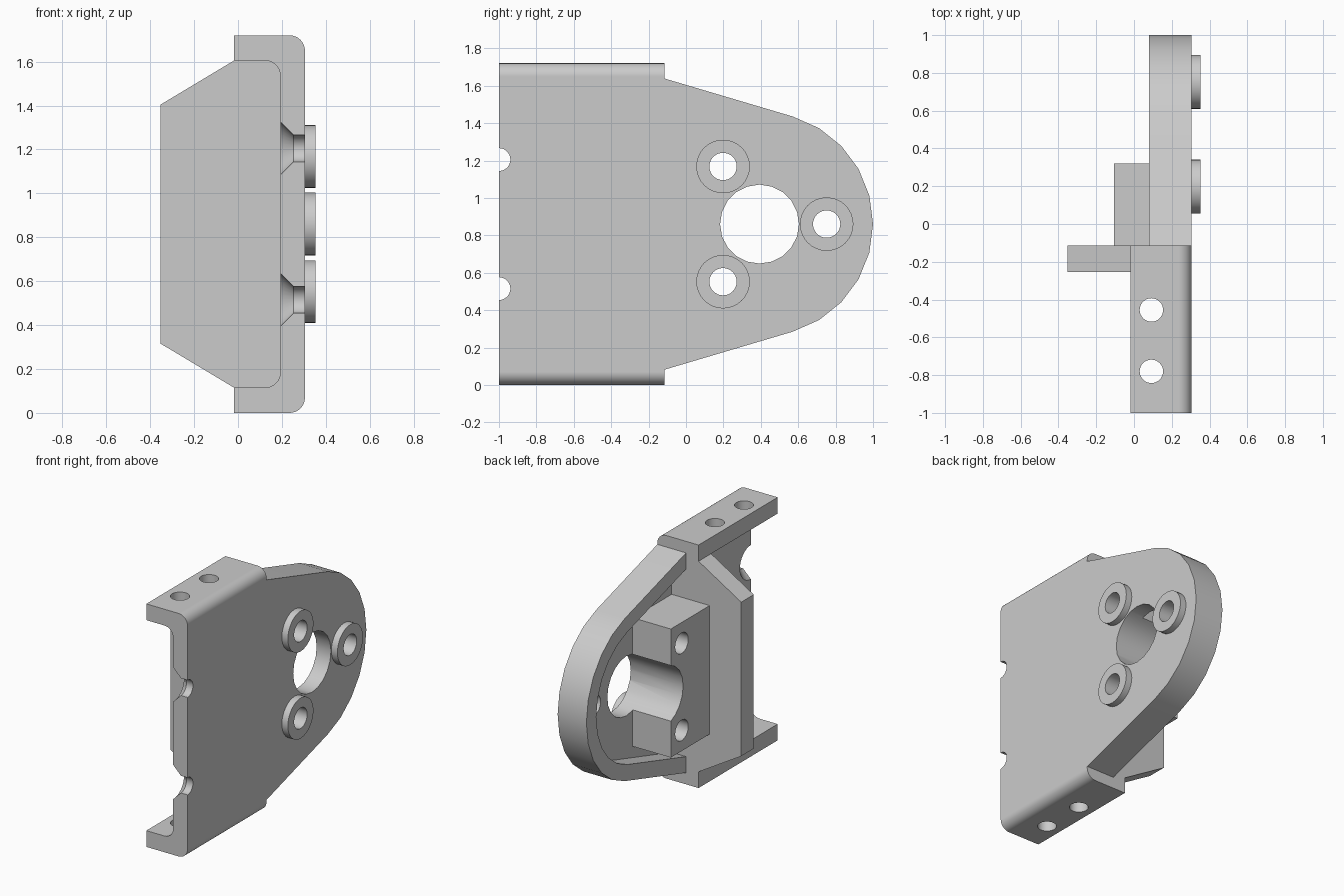
import bpy, bmesh
from math import sin, cos, tan, radians

if "Cube" in bpy.data.objects:
    bpy.data.objects.remove(bpy.data.objects["Cube"])

H, MID = 1.72, 0.86           # height, mirror plane
X0, X1 = 0.193, 0.305         # inner and outer face of the plate
Y_STEP = -0.115               # where the channel ends and the nose begins


def arc(cx, cy, r, a0, a1, n):
    angles = [radians(a0 + (a1 - a0) * i / n) for i in range(n + 1)]
    return [(cx + r * cos(a), cy + r * sin(a)) for a in angles]


def circle(cx, cy, r, n=32):
    return arc(cx, cy, r, 0, 360, n)[:-1]


def flip(pts):
    return [(a, H - b) for a, b in reversed(pts)]


def loft(name, axis, lo, hi, pts, pts_hi=None):
    """Solid between two matching profiles placed at lo and hi along an axis."""
    place = {'x': lambda p, t: (t, p[0], p[1]),
             'y': lambda p, t: (p[0], t, p[1]),
             'z': lambda p, t: (p[0], p[1], t)}[axis]
    bm = bmesh.new()
    a = [bm.verts.new(place(p, lo)) for p in pts]
    b = [bm.verts.new(place(p, hi)) for p in (pts_hi or pts)]
    bm.faces.new(a)
    bm.faces.new(b[::-1])
    for i in range(len(a)):
        j = (i + 1) % len(a)
        bm.faces.new((a[i], b[i], b[j], a[j]))
    bmesh.ops.recalc_face_normals(bm, faces=bm.faces)
    me = bpy.data.meshes.new(name)
    bm.to_mesh(me)
    bm.free()
    ob = bpy.data.objects.new(name, me)
    bpy.context.collection.objects.link(ob)
    return ob


def combine(target, other, operation):
    mod = target.modifiers.new(operation, 'BOOLEAN')
    mod.operation, mod.solver, mod.object = operation, 'EXACT', other
    bpy.context.view_layer.objects.active = target
    bpy.ops.object.modifier_apply(modifier=mod.name)
    bpy.data.objects.remove(other, do_unlink=True)


def nose_profile(inset, y0):
    """Tapered outline ending in a round tip, in (y, z)."""
    cy, r, a = 0.4, 0.6 - inset, 73.5
    tip = arc(cy, MID, r, -a, a, 10)
    y, z = tip[-1]
    z0 = z + (y - y0) * tan(radians(90 - a))
    return [(y0, H - z0)] + tip + [(y0, z0)]


# Channel: plate with two flanges, rounded bends
outer = [(-0.018, 0)] + arc(X1 - 0.07, 0.07, 0.07, -90, 0, 8)
inner = arc(X0 - 0.07, 0.185, 0.07, 0, -90, 8) + [(-0.018, 0.115)]
bracket = loft("bracket", 'y', -1, Y_STEP, outer + flip(outer) + flip(inner) + inner)

# Nose plate with a raised rim around a pocket
nose = loft("nose_plate", 'x', 0.08, X1, nose_profile(0, Y_STEP))
combine(nose, loft("pocket", 'x', -0.1, X0, nose_profile(0.11, -0.4)), 'DIFFERENCE')
combine(bracket, nose, 'UNION')

# Cross rib closing the channel
rib = [(0.25, 0.086), (0.03, 0.086), (-0.352, 0.315)]
combine(bracket, loft("rib", 'y', -0.255, Y_STEP, rib + flip(rib)), 'UNION')

# Bearing block behind the plate
block = [(-0.2, 0.405), (0.32, 0.405)]
combine(bracket, loft("block", 'x', -0.105, 0.25, block + flip(block)), 'UNION')

# Bosses and their through holes
bosses = [(0.198, MID - 0.308), (0.198, MID + 0.308), (0.752, MID)]
for y, z in bosses:
    combine(bracket, loft("boss", 'x', 0.25, 0.352, circle(y, z, 0.143)), 'UNION')
for y, z in bosses:
    combine(bracket, loft("boss_hole", 'x', -0.5, 0.5, circle(y, z, 0.073)), 'DIFFERENCE')

# Large shaft hole
combine(bracket, loft("shaft_hole", 'x', -0.5, 0.5, circle(0.393, MID, 0.211, 20)), 'DIFFERENCE')

# Countersunk half holes on the front edge
for z in (MID - 0.345, MID + 0.345):
    combine(bracket, loft("edge_hole", 'x', 0.1, 0.5, circle(-1, z, 0.061)), 'DIFFERENCE')
    combine(bracket, loft("countersink", 'x', 0.153, 0.253, circle(-1, z, 0.161),
                          circle(-1, z, 0.061)), 'DIFFERENCE')

# Screw holes through both flanges
for y in (-0.455, -0.78):
    combine(bracket, loft("flange_hole", 'z', -0.2, 2, circle(0.092, y, 0.062)), 'DIFFERENCE')

# Smooth bends and holes, sharp edges elsewhere
bracket.data.shade_smooth()
bracket.data.set_sharp_from_angle(angle=radians(28))
weighted = bracket.modifiers.new("flat_face_normals", 'WEIGHTED_NORMAL')
weighted.keep_sharp = True
